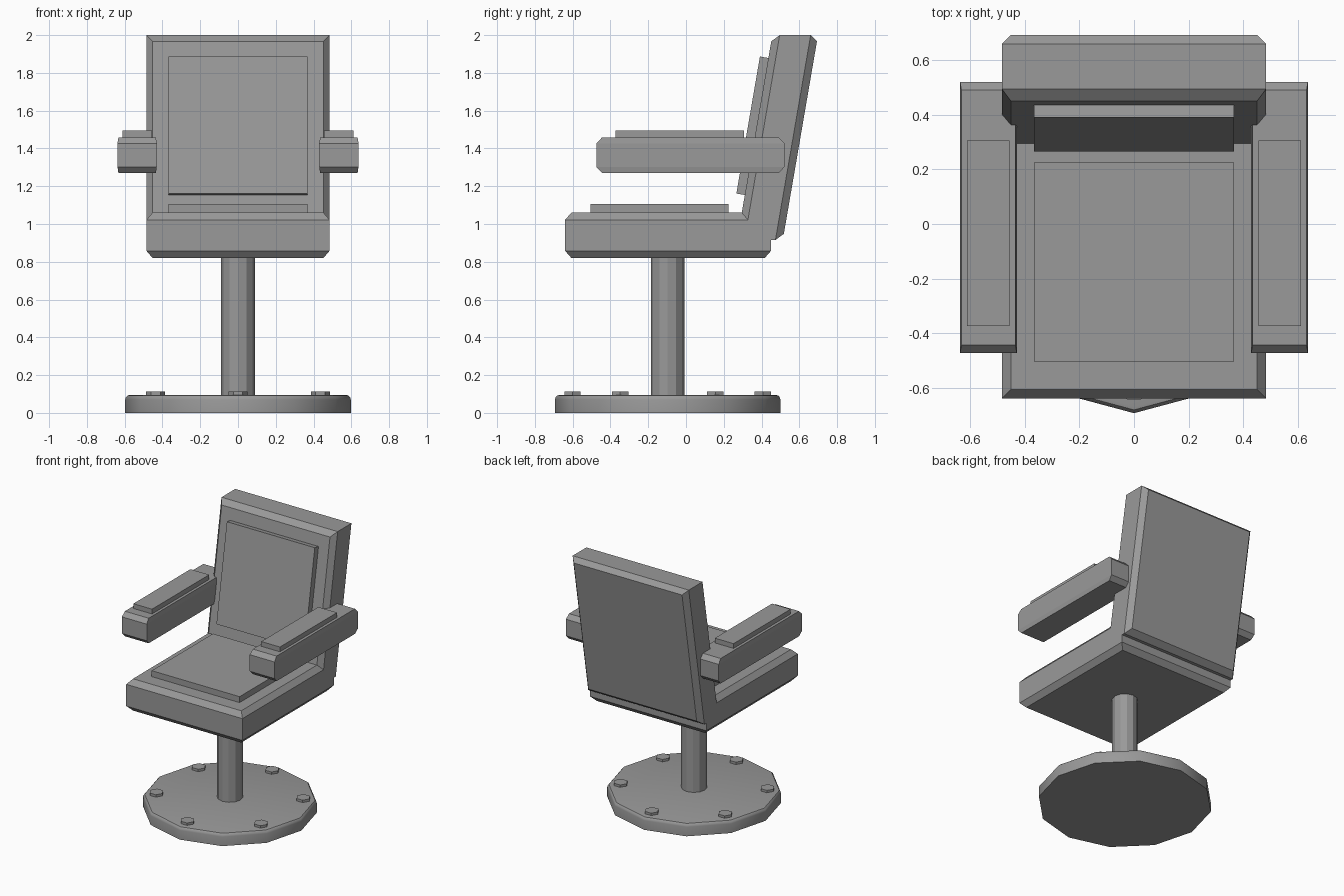
import bpy, math

if "Cube" in bpy.data.objects:
    bpy.data.objects.remove(bpy.data.objects["Cube"])

# Dark grey finish shared by every part
GREY = bpy.data.materials.new("dark_grey")
GREY.diffuse_color = (0.32, 0.32, 0.32, 1)
GREY.use_nodes = True
GREY.node_tree.nodes["Principled BSDF"].inputs["Base Color"].default_value = GREY.diffuse_color


def make_mesh(name, verts, faces):
    me = bpy.data.meshes.new(name)
    me.from_pydata(verts, [], faces)
    me.materials.append(GREY)
    me.update()
    ob = bpy.data.objects.new(name, me)
    bpy.context.collection.objects.link(ob)
    return ob


def loft(name, rings):
    """Closed solid through a stack of equal-sized rings (counter-clockwise, bottom first)."""
    n = len(rings[0])
    verts = [v for ring in rings for v in ring]
    faces = [tuple(reversed(range(n))), tuple(range(len(verts) - n, len(verts)))]
    for k in range(len(rings) - 1):
        for i in range(n):
            j = (i + 1) % n
            faces.append((k * n + i, k * n + j, (k + 1) * n + j, (k + 1) * n + i))
    return make_mesh(name, verts, faces)


def rect(x0, x1, y0, y1, z):
    return [(x0, y0, z), (x1, y0, z), (x1, y1, z), (x0, y1, z)]


def cushion(name, x0, x1, y0, y1, z0, z1, ix=0.0, iy=0.0, iz=0.0):
    """Box whose top and bottom faces are inset; plain box if there is no inset."""
    end = lambda z: rect(x0 + ix, x1 - ix, y0 + iy, y1 - iy, z)
    mid = [rect(x0, x1, y0, y1, z) for z in (z0 + iz, z1 - iz)] if iz else []
    return loft(name, [end(z0)] + mid + [end(z1)])


def turned(name, sides, profile, cx=0.0, cy=0.0):
    """Low-poly turned solid from (radius, z) pairs."""
    angs = [2 * math.pi * i / sides for i in range(sides)]
    return loft(name, [[(cx + r * math.cos(a), cy + r * math.sin(a), z) for a in angs]
                       for r, z in profile])


CY = -0.097  # pedestal axis

# Floor plate with rounded, smooth-shaded rim
plate = turned("base_plate", 12, [(0.597, 0), (0.597, 0.07), (0.594, 0.082),
                                  (0.585, 0.092), (0.572, 0.095)], 0, CY)
bpy.context.view_layer.objects.active = plate
plate.select_set(True)
bpy.ops.object.shade_smooth_by_angle(angle=math.radians(35))

# Bolts
for i in range(6):
    a = math.radians(30 + 60 * i)
    turned(f"bolt_{i + 1}", 6, [(0.05, 0.085), (0.05, 0.113)],
           0.504 * math.cos(a), CY + 0.504 * math.sin(a))

# Pedestal post
turned("post", 12, [(0.089, 0.08), (0.089, 0.84)], 0, CY)

# Seat and its pad
cushion("seat", -0.485, 0.485, -0.64, 0.45, 0.82, 1.06, 0.033, 0.033, 0.038)
cushion("seat_pad", -0.367, 0.367, -0.505, 0.226, 1.03, 1.105)

# Backrest: chamfered slab, sheared backwards
SLOPE = 0.172
back_y = lambda d, z: d + SLOPE * (z - 2.0)
rings = []
for d, inset in ((0.699, 0.033), (0.66, 0), (0.496, 0), (0.457, 0.033)):
    z0, z1, w = 0.915 + inset, 2.0 - inset, 0.485 - inset
    rings.append([(-w, back_y(d, z0), z0), (-w, back_y(d, z1), z1),
                  (w, back_y(d, z1), z1), (w, back_y(d, z0), z0)])
loft("backrest", [list(reversed(r)) for r in rings])

# Backrest pad, tilted with the slab
pad = cushion("backrest_pad", -0.367, 0.367, 0, 0.06, -0.368, 0.368)
pad.location = (0, 0.329, 1.524)
pad.rotation_euler = (-math.atan(SLOPE), 0, 0)

# Armrests and their pads
for side, s in (("left", -1), ("right", 1)):
    xs = sorted((s * 0.43, s * 0.638))
    cushion(f"armrest_{side}", *xs, -0.474, 0.521, 1.27, 1.459, 0.005, 0.03, 0.032)
    xs = sorted((s * 0.456, s * 0.612))
    cushion(f"armrest_pad_{side}", *xs, -0.374, 0.307, 1.44, 1.495)
